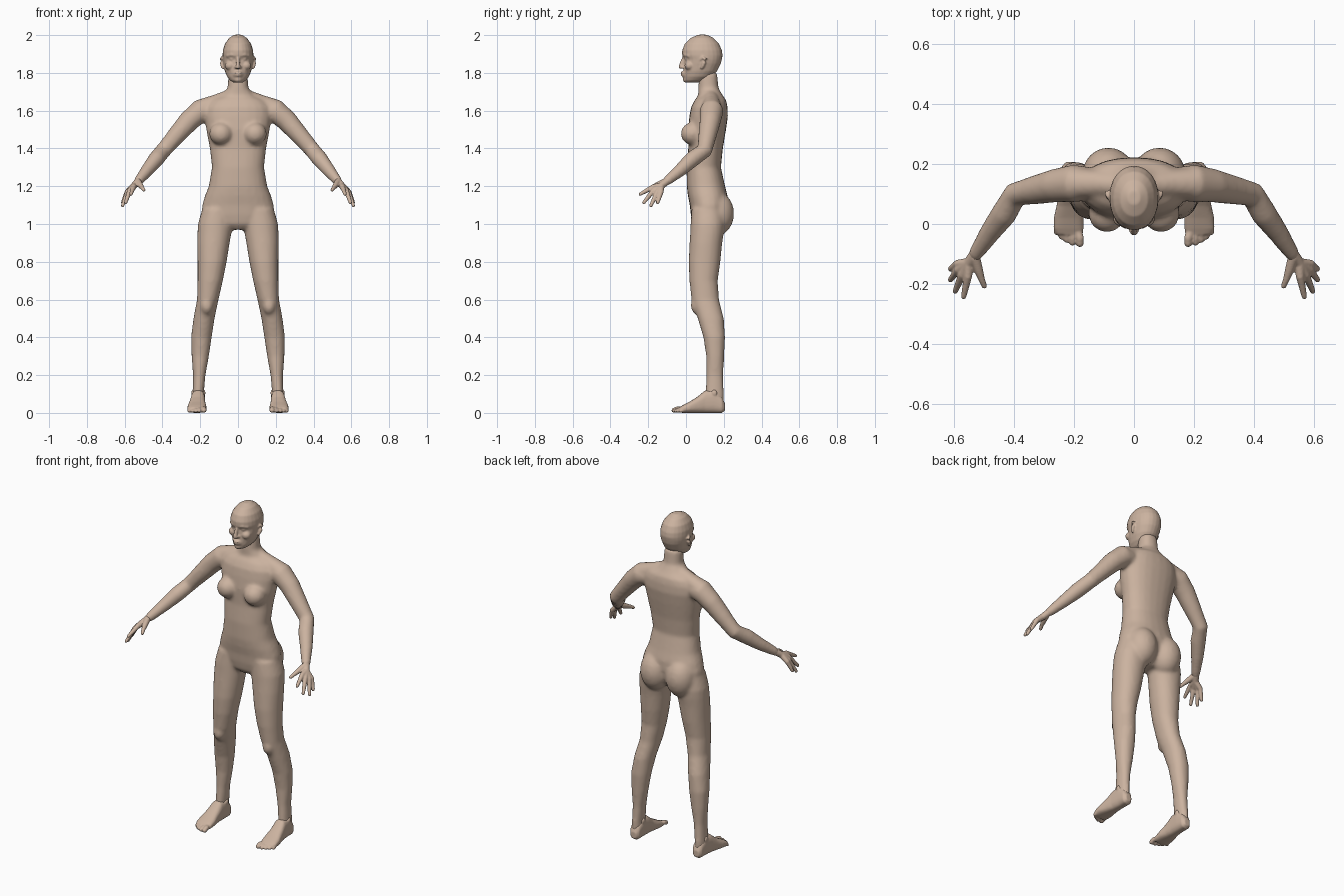
import bpy, bmesh, math
from mathutils import Vector, Matrix

skin = bpy.data.materials.new("skin")
skin.diffuse_color = (0.6, 0.45, 0.35, 1)
SEG = 24


def power(v, p):
    return math.copysign(abs(v) ** p, v)


def loft(bm, rings, p=1.0):
    """Closed skin over rings of (centre, half-axis u, half-axis v)."""
    loops = []
    for c, u, v in rings:
        loops.append([bm.verts.new(Vector(c) + Vector(u) * power(math.cos(a), p) + Vector(v) * power(math.sin(a), p))
                      for a in (2 * math.pi * i / SEG for i in range(SEG))])
    for a, b in zip(loops, loops[1:]):
        for i in range(SEG):
            j = (i + 1) % SEG
            bm.faces.new((a[i], a[j], b[j], b[i]))
    bm.faces.new(loops[0])
    bm.faces.new(loops[-1])


def stack(bm, rows, s=1, p=0.88):
    """Horizontal sections: (z, centre x, half width, front y, back y)."""
    loft(bm, [((s * cx, (f + b) / 2, z), (w, 0, 0), (0, (b - f) / 2, 0))
              for z, cx, w, f, b in rows], p)


def tube(bm, rows, s=1):
    """Round limb through (x, y, z, radius) points with rounded ends."""
    pts = [Vector((s * x, y, z)) for x, y, z, r in rows]
    rad = [r[3] for r in rows]
    rings = []
    n = len(pts)
    for i, (c, r) in enumerate(zip(pts, rad)):
        t = (pts[min(i + 1, n - 1)] - pts[max(i - 1, 0)]).normalized()
        u = t.cross(Vector((0, 0, 1))).normalized()
        v = u.cross(t)
        ring = [(c, u * r, v * r)]
        caps = [(c + t * r * h * (1 if i else -1), u * r * k, v * r * k) for h, k in ((.6, .8), (.95, .3))]
        if i == 0:
            ring = caps[::-1] + ring
        elif i == n - 1:
            ring += caps
        rings += ring
    loft(bm, rings)


def ball(bm, c, r, s=1):
    m = Matrix.Translation((s * c[0], c[1], c[2])) @ Matrix.Diagonal((*r, 1))
    bmesh.ops.create_uvsphere(bm, u_segments=20, v_segments=12, radius=1, matrix=m)


def finish(bm, name, voxel, smooth):
    """Fuse the overlapping masses into one soft surface."""
    bmesh.ops.recalc_face_normals(bm, faces=bm.faces)
    me = bpy.data.meshes.new(name)
    bm.to_mesh(me)
    bm.free()
    ob = bpy.data.objects.new(name, me)
    bpy.context.collection.objects.link(ob)
    me.materials.append(skin)
    rm = ob.modifiers.new("fuse", 'REMESH')
    rm.mode = 'VOXEL'
    rm.voxel_size = voxel
    rm.use_smooth_shade = True
    sm = ob.modifiers.new("soften", 'SMOOTH')
    sm.factor = 0.5
    sm.iterations = smooth


# torso, neck, arms and legs
bm = bmesh.new()
stack(bm, [(z, 0, w, f, b) for z, w, f, b in (
    (.97, .05, .06, .16), (1.0, .15, .035, .19), (1.05, .19, .025, .215), (1.1, .19, .02, .222),
    (1.15, .175, .01, .22), (1.2, .155, .004, .207), (1.3, .138, .003, .185), (1.4, .149, .012, .195),
    (1.5, .168, .01, .212), (1.57, .178, .018, .222), (1.62, .172, .027, .22), (1.655, .145, .045, .213),
    (1.68, .088, .065, .195), (1.72, .055, .065, .172), (1.8, .05, .07, .165))])
for s in (1, -1):
    # legs
    stack(bm, [(1.08, .105, .085, .03, .2), (1.0, .12, .092, .024, .205), (.95, .125, .09, .022, .2),
               (.9, .13, .086, .019, .192), (.8, .137, .077, .014, .182), (.7, .147, .067, .018, .168),
               (.6, .16, .057, .029, .175), (.5, .18, .056, .062, .2), (.4, .194, .055, .092, .207),
               (.3, .2, .046, .107, .202), (.2, .205, .033, .108, .197), (.1, .211, .03, .103, .201),
               (.05, .211, .03, .1, .2)], s, .95)
    # buttocks, breasts and kneecaps
    ball(bm, (.085, .165, 1.055), (.088, .09, .115), s)
    ball(bm, (.09, .035, 1.478), (.062, .063, .06), s)
    ball(bm, (.165, .06, .57), (.035, .035, .05), s)
    # arms
    tube(bm, [(.12, .135, 1.605, .05), (.2, .135, 1.598, .063), (.26, .128, 1.545, .056),
              (.33, .113, 1.465, .048), (.395, .098, 1.39, .042), (.432, .035, 1.345, .043),
              (.48, -.03, 1.285, .035), (.527, -.1, 1.228, .025)], s)
    # shoulder slope
    tube(bm, [(.05, .13, 1.67, .04), (.12, .135, 1.64, .045), (.2, .135, 1.605, .055)], s)
finish(bm, "body", .01, 6)

# head
bm = bmesh.new()
stack(bm, [(z, 0, w, f, b) for z, w, f, b in (
    (2.002, .02, .065, .11), (1.985, .047, .025, .145), (1.955, .069, -.006, .175), (1.92, .08, -.02, .19),
    (1.893, .082, -.02, .194), (1.872, .081, -.008, .19), (1.85, .078, -.01, .185), (1.81, .07, -.012, .165),
    (1.78, .058, -.012, .14), (1.76, .042, -.01, .105), (1.748, .022, .002, .06))], 1, .95)
tube(bm, [(0, -.01, 1.885, .008), (0, -.022, 1.855, .01), (0, -.027, 1.832, .0125)])
ball(bm, (0, .002, 1.793), (.03, .024, .026))
ball(bm, (0, .003, 1.765), (.022, .02, .017))
ball(bm, (0, -.018, 1.801), (.021, .011, .006))
ball(bm, (0, -.016, 1.788), (.018, .011, .007))
for s in (1, -1):
    ball(bm, (.042, .018, 1.838), (.028, .026, .024), s)
    ball(bm, (.031, .01, 1.874), (.016, .016, .011), s)
    ball(bm, (.011, -.018, 1.83), (.008, .01, .007), s)
    tube(bm, [(.012, -.011, 1.893, .008), (.035, -.006, 1.896, .008), (.057, .014, 1.89, .007)], s)
    tube(bm, [(.08, .083, 1.825, .007), (.083, .088, 1.835, .009), (.087, .097, 1.855, .01),
              (.09, .103, 1.873, .01), (.085, .09, 1.882, .007), (.08, .08, 1.872, .006)], s)
finish(bm, "head", .005, 4)

# hands: each finger runs from wrist through knuckle to tip
fingers = [((.553, -.175, 1.196), (.567, -.242, 1.158)), ((.572, -.17, 1.18), (.595, -.224, 1.113)),
           ((.585, -.152, 1.17), (.611, -.186, 1.097)), ((.588, -.133, 1.168), (.611, -.15, 1.113))]
for side, s in (("left", 1), ("right", -1)):
    bm = bmesh.new()
    for k, t in fingers:
        mid = [(a + b) / 2 for a, b in zip(k, t)]
        tube(bm, [(.525, -.095, 1.231, .02), (.55, -.13, 1.203, .018), (*k, .014),
                  (*mid, .0115), (*t, .009)], s)
    tube(bm, [(.53, -.11, 1.225, .018), (.517, -.155, 1.205, .015), (.507, -.185, 1.192, .011),
              (.498, -.207, 1.18, .009)], s)
    finish(bm, side + "_hand", .004, 3)

    # feet and toes
    bm = bmesh.new()
    rows = [(.206, .21, .018, .012, .05), (.19, .21, .031, 0, .085), (.15, .21, .035, 0, .125),
            (.1, .212, .038, 0, .118), (.06, .215, .043, 0, .085), (.02, .217, .05, 0, .06),
            (-.015, .218, .05, 0, .042), (-.035, .215, .044, .002, .03)]
    loft(bm, [((s * cx, y, (b + t) / 2), (w, 0, 0), (0, 0, (t - b) / 2)) for y, cx, w, b, t in rows], .75)
    for x, y, r in ((.18, -.064, .0135), (.204, -.063, .0105), (.224, -.054, .01),
                    (.242, -.043, .0095), (.258, -.028, .0095)):
        tube(bm, [(x * .7 + .065, y + .05, .02, r), (x, y + .018, r + .008, r), (x, y, r, r)], s)
    for x in (.182, .238):
        ball(bm, (x, .15, .105), (.01, .016, .018), s)
    finish(bm, side + "_foot", .005, 3)
